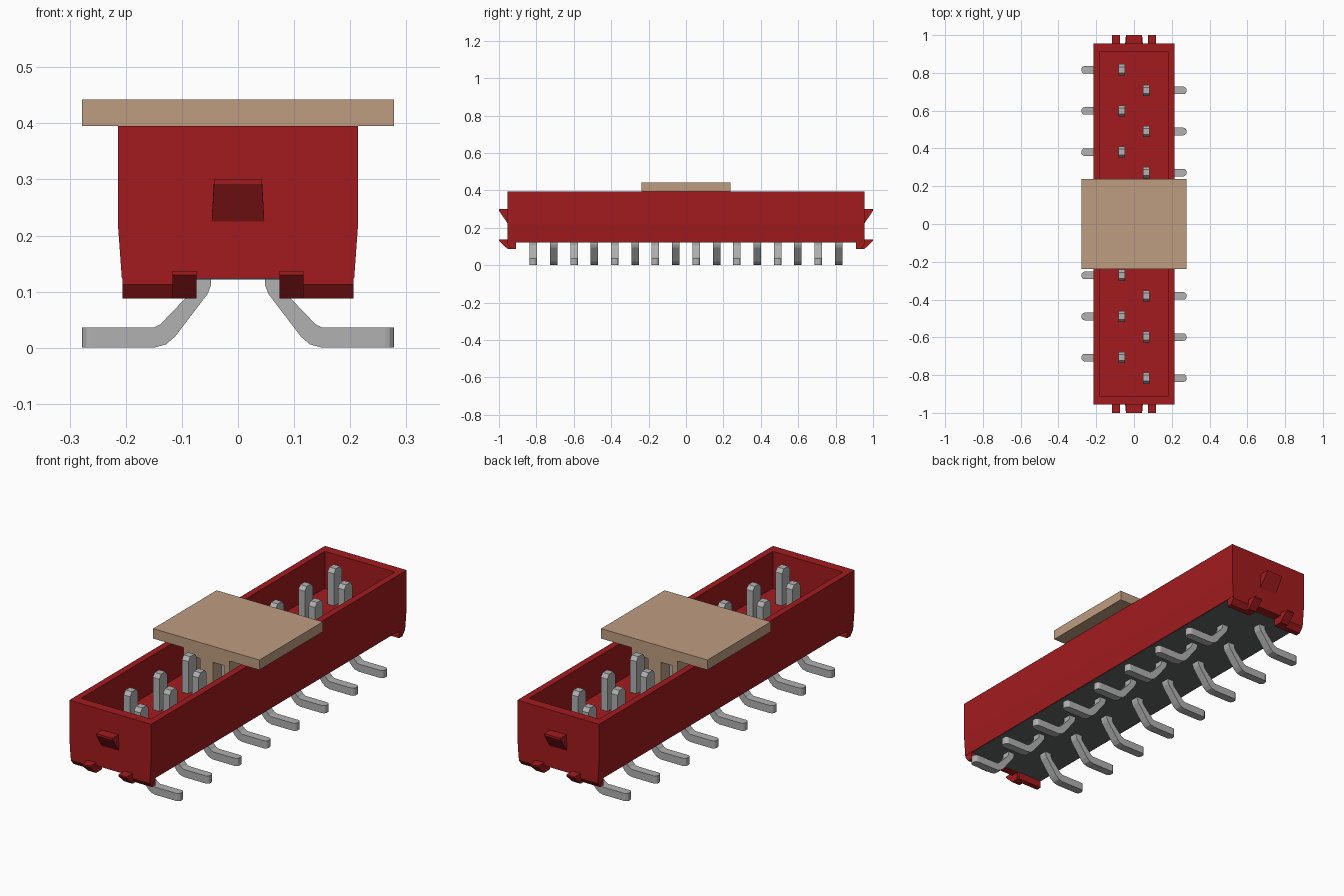
import bpy, bmesh

cube = bpy.data.objects.get("Cube")
if cube:
    bpy.data.objects.remove(cube, do_unlink=True)


def material(name, rgb):
    m = bpy.data.materials.new(name)
    m.use_nodes = True
    m.diffuse_color = (*rgb, 1)
    m.node_tree.nodes["Principled BSDF"].inputs["Base Color"].default_value = (*rgb, 1)
    return m


RED = material("red plastic", (0.36, 0.011, 0.013))
METAL = material("grey metal", (0.44, 0.44, 0.44))
TAN = material("tan plastic", (0.52, 0.34, 0.22))
DARK = material("dark resin", (0.125, 0.142, 0.142))


def finish(bm, name, mat):
    bmesh.ops.recalc_face_normals(bm, faces=bm.faces)
    mesh = bpy.data.meshes.new(name)
    bm.to_mesh(mesh)
    bm.free()
    mesh.materials.append(mat)
    obj = bpy.data.objects.new(name, mesh)
    bpy.context.collection.objects.link(obj)
    return obj


def prism(points, axis, lo, hi):
    """Extrude a profile: (y, z) points along x, or (x, z) points along y."""
    bm = bmesh.new()
    place = (lambda p, d: (d, *p)) if axis == "x" else (lambda p, d: (p[0], d, p[1]))
    a = [bm.verts.new(place(p, lo)) for p in points]
    b = [bm.verts.new(place(p, hi)) for p in points]
    bm.faces.new(a)
    bm.faces.new(b)
    for i in range(len(a)):
        j = (i + 1) % len(a)
        bm.faces.new((a[i], a[j], b[j], b[i]))
    bmesh.ops.recalc_face_normals(bm, faces=bm.faces)
    return bm


def box(name, mat, x0, x1, y0, y1, z0, z1):
    return finish(prism([(y0, z0), (y1, z0), (y1, z1), (y0, z1)], "x", x0, x1), name, mat)


# Housing: tapered trough with an open top
TOP, FLOOR, BASE = 0.395, 0.22, 0.123
half = [(0.207, BASE), (0.214, FLOOR), (0.214, TOP)]
bm = prism(half + [(-x, z) for x, z in reversed(half)], "y", -0.955, 0.955)
rim = max(bm.faces, key=lambda f: f.calc_center_median().z)
bmesh.ops.inset_individual(bm, faces=[rim], thickness=0.03)
for v in rim.verts:
    v.co.x = 0.183 if v.co.x > 0 else -0.183
    v.co.y = 0.91 if v.co.y > 0 else -0.91
pocket = bmesh.ops.extrude_discrete_faces(bm, faces=[rim])["faces"][0]
for v in pocket.verts:
    v.co.z = FLOOR
finish(bm, "housing", RED)
box("bottom_seal", DARK, -0.203, 0.203, -0.91, 0.91, BASE - 0.001, BASE + 0.003)

# End details: feet, foot hooks and centre latch on both ends
foot = [(0.91, 0.13), (0.955, 0.13), (0.955, 0.113), (0.935, 0.088), (0.91, 0.088)]
hook = [(0.92, 0.137), (1, 0.137), (1, 0.13), (0.955, 0.088), (0.92, 0.088)]
latch = [(0.95, 0.3), (1, 0.3), (1, 0.292), (0.955, 0.225), (0.95, 0.225)]
for end, sy in (("back", 1), ("front", -1)):
    def end_part(profile, x0, x1):
        return prism([(sy * y, z) for y, z in profile], "x", x0, x1)
    bm = end_part(latch, -0.047, 0.047)
    for v in bm.verts:
        if v.co.z > 0.28:
            v.co.x *= 0.91
    finish(bm, f"{end}_latch", RED)
    for side, sx in (("left", 1), ("right", -1)):
        finish(end_part(foot, sx * 0.075, sx * 0.206), f"{end}_{side}_foot", RED)
        finish(end_part(hook, sx * 0.074, sx * 0.117), f"{end}_{side}_hook", RED)

# Staggered pins: upright blade inside, bent solder leg outside
leg = [(0.082, 0.13), (0.082, 0.105), (0.088, 0.094), (0.138, 0.042), (0.15, 0.036),
       (0.278, 0.036), (0.278, 0), (0.15, 0), (0.128, 0.006), (0.112, 0.02),
       (0.054, 0.096), (0.048, 0.112), (0.048, 0.13)]
blade = [(-0.03, 0.2), (0.03, 0.2), (0.03, 0.372), (0.016, 0.39),
         (-0.016, 0.39), (-0.03, 0.372)]
PITCH = 0.1088
for i in range(16):
    sx = 1 if i % 2 == 0 else -1
    y = (i - 7.5) * PITCH
    bm = prism([(sx * x, z) for x, z in leg], "y", y - 0.02, y + 0.02)
    tips = [e for e in bm.edges
            if all(abs(v.co.x) > 0.277 for v in e.verts)
            and abs(e.verts[0].co.z - e.verts[1].co.z) > 0.01]
    bmesh.ops.bevel(bm, geom=tips, offset=0.016, segments=3, profile=0.5, affect="EDGES")
    finish(bm, f"solder_leg_{i + 1}", METAL)
    finish(prism([(y + dy, z) for dy, z in blade], "x", sx * 0.065 - 0.017, sx * 0.065 + 0.017),
           f"contact_blade_{i + 1}", METAL)

# Pickup cap with gripping ribs reaching into the trough
box("pickup_cap", TAN, -0.278, 0.278, -0.237, 0.237, TOP, 0.442)
box("cap_block", TAN, -0.12, 0.12, -0.235, 0.235, 0.365, TOP)
box("cap_centre_rib", TAN, -0.035, 0.035, -0.235, 0.235, 0.24, 0.37)
for side, sx in (("left", 1), ("right", -1)):
    box(f"cap_{side}_rib", TAN, sx * 0.095, sx * 0.12, -0.235, 0.235, 0.24, 0.37)
